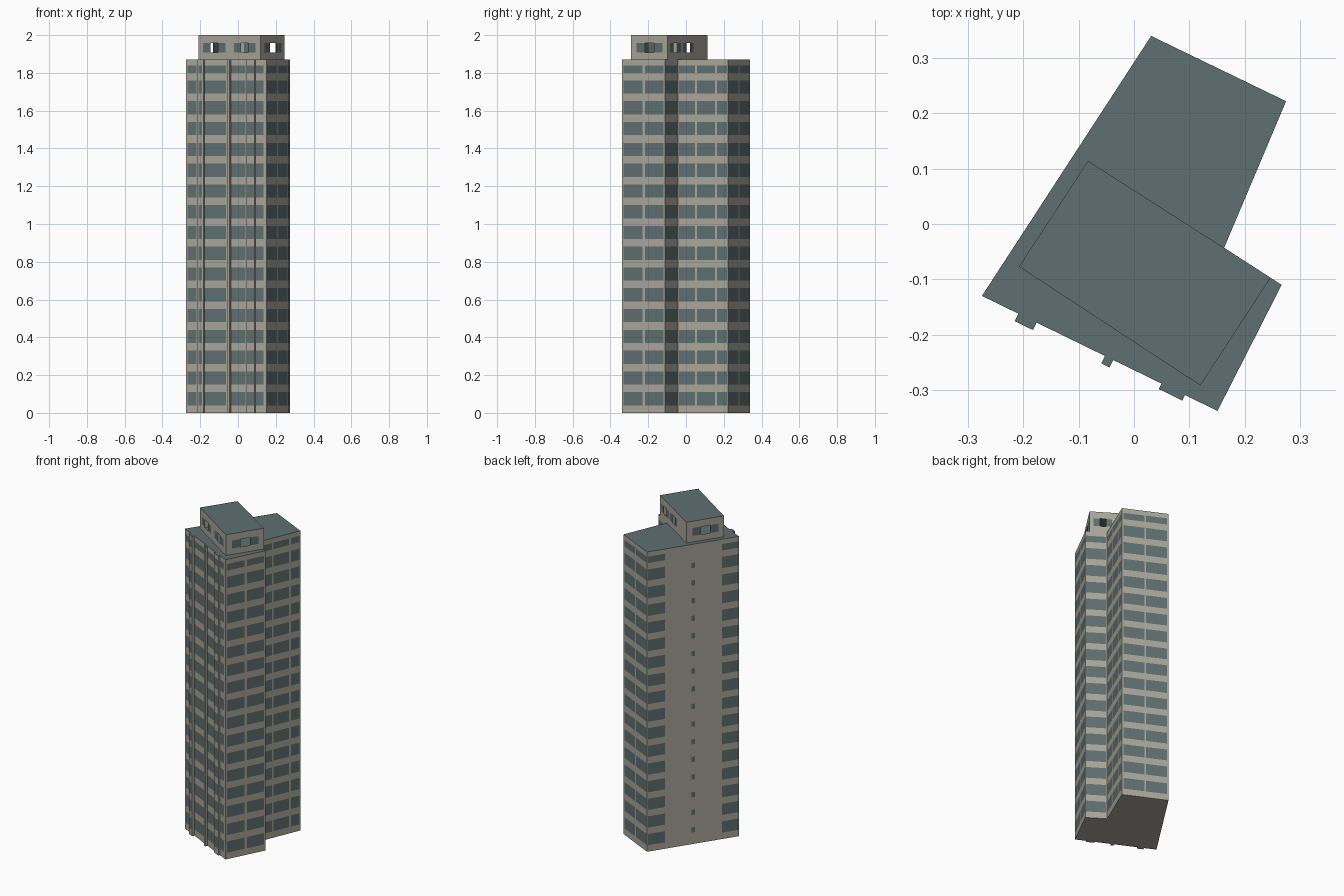
import bpy
import bmesh
from mathutils import Vector

if "Cube" in bpy.data.objects:
    bpy.data.objects.remove(bpy.data.objects["Cube"])


def material(name, rgb):
    m = bpy.data.materials.new(name)
    m.use_nodes = True
    m.diffuse_color = (*rgb, 1)
    m.node_tree.nodes["Principled BSDF"].inputs["Base Color"].default_value = (*rgb, 1)
    return m


MATS = [material("warm grey concrete", (0.40, 0.385, 0.325)),
        material("slate glass", (0.115, 0.16, 0.165))]
CONCRETE, GLASS, OPEN = 0, 1, 2

ROOF, PITCH = 1.87, 0.11
# Window bands, one per floor, with a shorter one under the roof
FLOORS = [(0.04 + PITCH * i, 0.11 + PITCH * i) for i in range(16)] + [(1.80, 1.84)]
SLOTS = [(0.072 + PITCH * i, 0.104 + PITCH * i) for i in range(16)]


def quad(bm, corners, kind):
    f = bm.faces.new([bm.verts.new(c) for c in corners])
    f.material_index = kind


def inside(value, spans):
    return any(a < value < b for a, b in spans)


def wall(bm, p, q, z0, z1, spans, rows, openings=()):
    """Wall from p to q, cut into a grid; cells within spans and rows are glazed."""
    p, q = Vector(p), Vector(q)
    ts = sorted({0, 1}.union(*spans, *openings))
    zs = sorted({z0, z1}.union(*rows)) if spans else [z0, z1]
    for a, b in zip(ts, ts[1:]):
        for lo, hi in zip(zs, zs[1:]):
            kind, t, z = CONCRETE, (a + b) / 2, (lo + hi) / 2
            if inside(z, rows) and inside(t, spans):
                kind = OPEN if inside(t, openings) else GLASS
            if kind != OPEN:
                l, r = p.lerp(q, a), p.lerp(q, b)
                quad(bm, [(*l, lo), (*r, lo), (*r, hi), (*l, hi)], kind)


def slab(bm, points, z, kind, down=False):
    pts = list(reversed(points)) if down else points
    quad(bm, [(*p, z) for p in pts], kind)


def finish(bm, name):
    bmesh.ops.remove_doubles(bm, verts=bm.verts, dist=0.0001)
    mesh = bpy.data.meshes.new(name)
    bm.to_mesh(mesh)
    bm.free()
    for m in MATS:
        mesh.materials.append(m)
    bpy.context.collection.objects.link(bpy.data.objects.new(name, mesh))


# Tower: footprint corners, counterclockwise from the front right
A, D, E = (-0.275, -0.13), (0.151, -0.338), (0.267, -0.11)
F, G, H = (0.163, -0.043), (0.275, 0.222), (0.031, 0.34)
outline = [A, D, E, F, G, H]
tower = bmesh.new()
wall(tower, A, D, 0, ROOF, [(.02, .13), (.23, .495), (.56, .74), (.87, .96)], FLOORS)
wall(tower, D, E, 0, ROOF, [(.03, .47), (.53, .96)], FLOORS)
wall(tower, E, F, 0, ROOF, [(.04, .96)], FLOORS)
wall(tower, F, G, 0, ROOF, [(.02, .34), (.38, .74), (.78, .98)], FLOORS)
wall(tower, G, H, 0, ROOF, [(.03, .48), (.52, .97)], FLOORS)

# Long rear wall: glazed ends, blank middle with a column of small slots
h, a = Vector(H), Vector(A)
s, e = h.lerp(a, 0.21), h.lerp(a, 0.80)
wall(tower, h, s, 0, ROOF, [(.04, .93)], FLOORS)
wall(tower, s, e, 0, ROOF, [(.46, .53)], SLOTS)
wall(tower, e, a, 0, ROOF, [(.07, .96)], FLOORS)
slab(tower, outline, ROOF, GLASS)
slab(tower, outline, 0, CONCRETE, down=True)
finish(tower, "tower")

# Front pilasters: start and end along the front wall, depth, glazing
along = Vector(D) - Vector(A)
out = Vector((along.y, -along.x)).normalized()
for name, t0, t1, depth, spans in [
        ("right_pilaster", .155, .232, .015, [(.2, .8)]),
        ("middle_pilaster", .522, .557, .015, []),
        ("left_pilaster", .762, .862, .011, [(.08, .92)])]:
    p, q = Vector(A) + along * t0, Vector(A) + along * t1
    po, qo = p + out * depth, q + out * depth
    bm = bmesh.new()
    wall(bm, p, po, 0, ROOF, [], [])
    wall(bm, po, qo, 0, ROOF, spans, FLOORS)
    wall(bm, qo, q, 0, ROOF, [], [])
    slab(bm, [p, po, qo, q], ROOF, GLASS)
    slab(bm, [p, po, qo, q], 0, CONCRETE, down=True)
    finish(bm, name)

# Rooftop plant room: hollow, each window is a pane, an open gap and a pane
corners = [(-0.208, -0.077), (0.12, -0.292), (0.247, -0.097), (-0.083, 0.114)]
windows = [[(.07, .43), (.57, .92)], [(.16, .86)], [(.06, .33), (.38, .65)], [(.16, .86)]]
room = bmesh.new()
for i, spans in enumerate(windows):
    gaps = [(l + (r - l) * .33, r - (r - l) * .33) for l, r in spans]
    wall(room, corners[i], corners[(i + 1) % 4], ROOF, 2, spans, [(1.908, 1.957)], gaps)
slab(room, corners, 2, GLASS)
finish(room, "plant_room")
